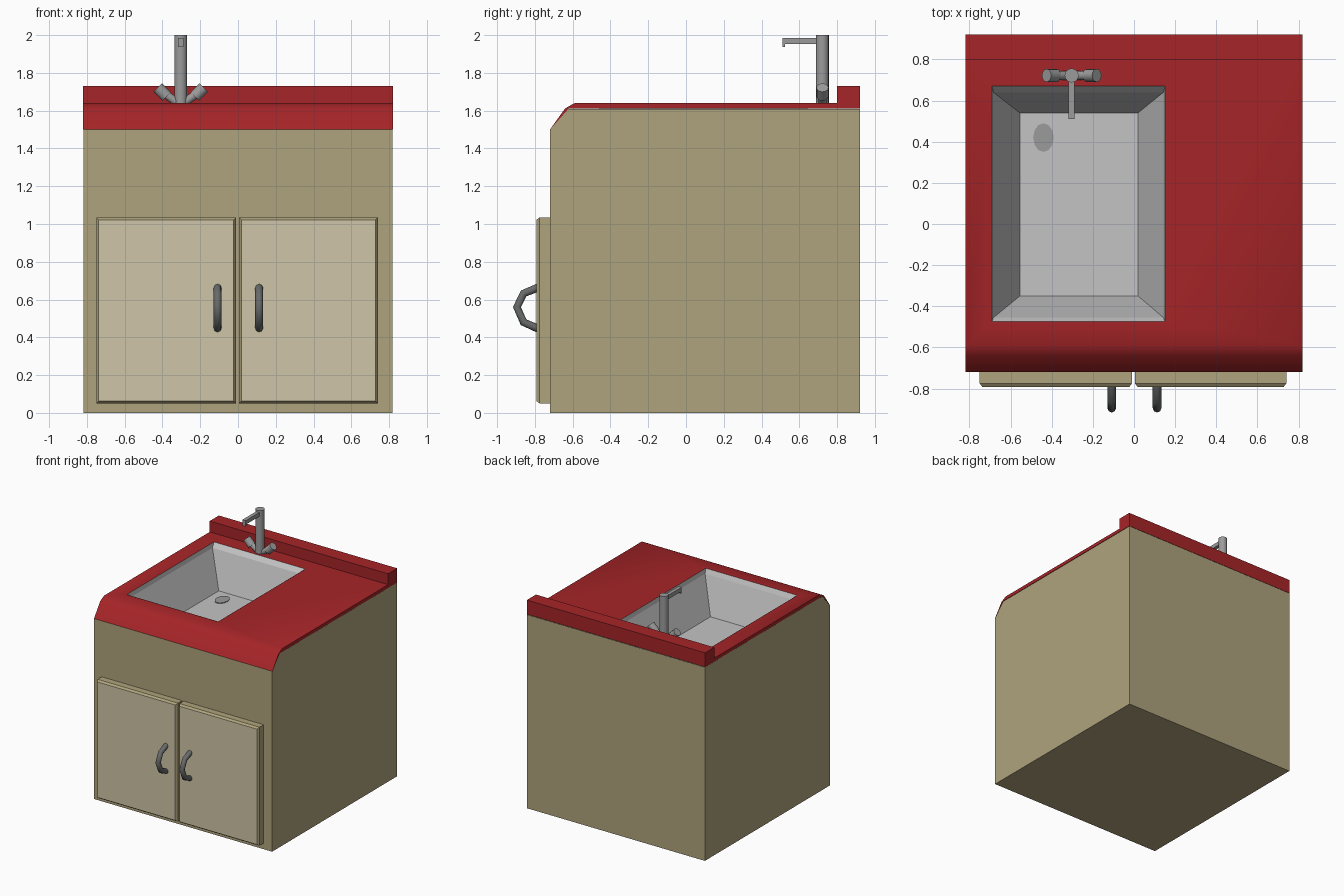
import bpy, bmesh, math
from mathutils import Vector

if "Cube" in bpy.data.objects:
    bpy.data.objects.remove(bpy.data.objects["Cube"])


def material(name, r, g, b):
    m = bpy.data.materials.new(name)
    m.diffuse_color = (r, g, b, 1)
    m.use_nodes = True
    m.node_tree.nodes["Principled BSDF"].inputs["Base Color"].default_value = m.diffuse_color
    return m


BEIGE = material("cabinet beige", 0.43, 0.37, 0.205)
CREAM = material("door cream", 0.62, 0.56, 0.39)
RED = material("counter red", 0.38, 0.018, 0.021)
STEEL = material("sink steel", 0.55, 0.55, 0.55)
CHROME = material("tap grey", 0.33, 0.33, 0.33)
DARK = material("handle grey", 0.14, 0.145, 0.145)


def make(name, bm, *mats):
    bmesh.ops.recalc_face_normals(bm, faces=bm.faces)
    me = bpy.data.meshes.new(name)
    bm.to_mesh(me)
    bm.free()
    ob = bpy.data.objects.new(name, me)
    bpy.context.collection.objects.link(ob)
    for m in mats:
        me.materials.append(m)
    return ob


def smooth(ob, deg=40):
    bpy.ops.object.select_all(action='DESELECT')
    ob.select_set(True)
    bpy.context.view_layer.objects.active = ob
    bpy.ops.object.shade_smooth_by_angle(angle=math.radians(deg))


def prism(profile, hx):
    """Extrude a (y, z) profile across x from -hx to hx."""
    bm = bmesh.new()
    f = bm.faces.new([bm.verts.new((-hx, y, z)) for y, z in profile])
    ext = bmesh.ops.extrude_face_region(bm, geom=[f], use_keep_orig=True)
    vs = [g for g in ext["geom"] if isinstance(g, bmesh.types.BMVert)]
    bmesh.ops.translate(bm, verts=vs, vec=(2 * hx, 0, 0))
    bmesh.ops.recalc_face_normals(bm, faces=bm.faces)
    return bm


def box(lo, hi):
    bm = bmesh.new()
    bmesh.ops.create_cube(bm, size=1)
    for v in bm.verts:
        v.co = [l + (h - l) * (c + 0.5) for l, h, c in zip(lo, hi, v.co)]
    return bm


def rod(name, a, b, r, mat, sides=12):
    a, b = Vector(a), Vector(b)
    bm = bmesh.new()
    bmesh.ops.create_cone(bm, cap_ends=True, segments=sides, radius1=r, radius2=r,
                          depth=(b - a).length)
    bm.transform(Vector((0, 0, 1)).rotation_difference(b - a).to_matrix().to_4x4())
    bmesh.ops.translate(bm, verts=bm.verts, vec=(a + b) / 2)
    ob = make(name, bm, mat)
    smooth(ob)
    return ob


# Cabinet body, open on top under the counter
bm = prism([(-.72, 0), (-.72, 1.5), (-.628, 1.61), (.92, 1.61), (.92, 0)], .818)
bmesh.ops.delete(bm, geom=[f for f in bm.faces if f.normal.z > .3], context='FACES')
make("cabinet_body", bm, BEIGE)

# Countertop with rolled front edge and backsplash, cut for the sink
bm = prism([(-.72, 1.5), (-.64, 1.612), (-.59, 1.64), (.8, 1.64), (.8, 1.73),
            (.92, 1.73), (.92, 1.612), (-.62, 1.612)], .82)
counter = make("countertop", bm, RED)
cutter = make("sink_cutter", box((-.69, -.475, 1.4), (.15, .67, 1.9)), RED)
cutter.hide_render = True
bpy.context.view_layer.objects.active = counter
mod = counter.modifiers.new("sink_hole", 'BOOLEAN')
mod.operation, mod.solver, mod.object = 'DIFFERENCE', 'EXACT', cutter
bpy.ops.object.modifier_apply(modifier=mod.name)
bpy.data.objects.remove(cutter)
smooth(counter)

# Sink basin: stacked rectangular rings down to the floor (x0, x1, y0, y1, z)
bm = bmesh.new()
rings = []
for x0, x1, y0, y1, z in [(-.69, .15, -.475, .67, 1.641), (-.683, .143, -.455, .64, 1.605),
                          (-.555, .02, -.35, .54, 1.32)]:
    rings.append([bm.verts.new(p) for p in ((x0, y0, z), (x1, y0, z), (x1, y1, z), (x0, y1, z))])
for a, b in zip(rings, rings[1:]):
    for i in range(4):
        j = (i + 1) % 4
        bm.faces.new((a[i], a[j], b[j], b[i]))
bm.faces.new(rings[-1])
sink = make("sink_basin", bm, STEEL)
if sink.data.polygons[-1].normal.z < 0:
    sink.data.flip_normals()

# Drain plate
bm = bmesh.new()
bmesh.ops.create_cone(bm, cap_ends=True, segments=12, radius1=.05, radius2=.05, depth=.006)
for v in bm.verts:
    v.co = Vector((v.co.x - .44, v.co.y * 1.4 + .42, v.co.z + 1.323))
make("drain", bm, CHROME)

# Doors with bevelled front rim and a pale panel, each with a bowed handle
for side, x0, x1 in (("left", -.75, -.01), ("right", .005, .74)):
    bm = box((x0, -.775, .05), (x1, -.72, 1.035))
    bm.normal_update()
    front = min(bm.faces, key=lambda f: f.calc_center_median().y)
    bmesh.ops.inset_region(bm, faces=[front], thickness=.018)
    bmesh.ops.translate(bm, verts=front.verts, vec=(0, -.017, 0))
    front.material_index = 1
    make(side + "_door", bm, BEIGE, CREAM)

    x = -.108 if side == "left" else .112
    path = [(-.785, .663), (-.86, .632), (-.895, .56), (-.86, .48), (-.785, .447)]
    cu = bpy.data.curves.new(side + "_handle", 'CURVE')
    cu.dimensions = '3D'
    cu.bevel_depth, cu.bevel_resolution, cu.use_fill_caps = .021, 2, True
    sp = cu.splines.new('POLY')
    sp.points.add(len(path) - 1)
    for p, (y, z) in zip(sp.points, path):
        p.co = (x, y, z, 1)
    cu.materials.append(DARK)
    bpy.context.collection.objects.link(bpy.data.objects.new(side + "_handle", cu))

# Tap: column, spout with nozzle, and two angled knobs
TX, TY = -.303, .722
rod("tap_column", (TX, TY, 1.63), (TX, TY, 2.0), .034, CHROME, 16)
make("tap_spout", box((TX - .015, .515, 1.952), (TX + .015, .71, 1.985)), CHROME)
make("tap_nozzle", box((TX - .015, .51, 1.937), (TX + .015, .524, 1.985)), CHROME)
for side, s in (("left", -1), ("right", 1)):
    rod(side + "_tap_stem", (TX, TY, 1.63), (TX + s * .09, TY, 1.693), .022, CHROME)
    rod(side + "_tap_knob", (TX + s * .075, TY, 1.675), (TX + s * .122, TY, 1.722), .032, CHROME)
